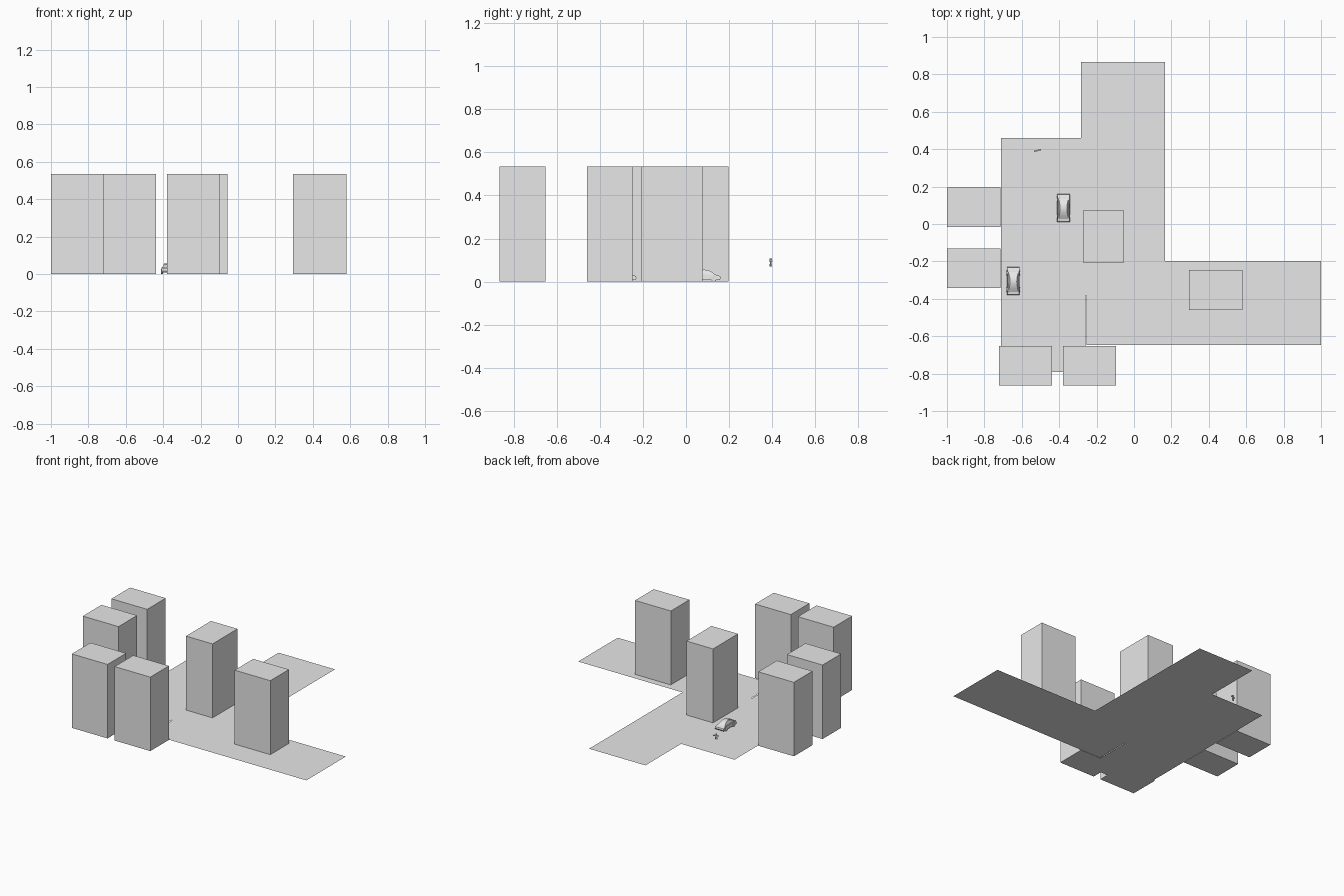
import bpy
import bmesh
import math
from mathutils import Matrix

cube = bpy.data.objects.get("Cube")
if cube:
    bpy.data.objects.remove(cube, do_unlink=True)

grey = bpy.data.materials.new("light_grey")
grey.use_nodes = True
grey.diffuse_color = (0.8, 0.8, 0.8, 1)
grey.node_tree.nodes["Principled BSDF"].inputs["Base Color"].default_value = (0.8, 0.8, 0.8, 1)


def finish(name, bm, smooth=False, matrix=None):
    """Turn a bmesh into a named grey object."""
    mesh = bpy.data.meshes.new(name)
    bm.to_mesh(mesh)
    bm.free()
    mesh.materials.append(grey)
    obj = bpy.data.objects.new(name, mesh)
    bpy.context.collection.objects.link(obj)
    if matrix:
        obj.matrix_world = matrix
    if smooth:
        bpy.ops.object.select_all(action='DESELECT')
        obj.select_set(True)
        bpy.context.view_layer.objects.active = obj
        bpy.ops.object.shade_smooth_by_angle(angle=math.radians(35))
    return obj


def add_box(bm, centre, size):
    bmesh.ops.create_cube(bm, size=1, matrix=Matrix.Translation(centre) @ Matrix.Diagonal((*size, 1)))


def ground(name, x, y, width, depth):
    bm = bmesh.new()
    corners = [(x, y), (x + width, y), (x + width, y + depth), (x, y + depth)]
    bm.faces.new([bm.verts.new((a, b, 0)) for a, b in corners])
    finish(name, bm)


def tower(name, x, y, turned=False):
    width, depth, height = 0.285, 0.212, 0.534
    if turned:
        width, depth = depth, width
    bm = bmesh.new()
    add_box(bm, (x, y, height / 2 + 0.001), (width, depth, height))
    finish(name, bm)


def side_profile(bm, points, half_width):
    """Extrude a (y, z) outline across x; half_width is a function of z."""
    left, right = [[bm.verts.new((s * half_width(z), y, z)) for y, z in points] for s in (1, -1)]
    bm.faces.new(left)
    bm.faces.new(right[::-1])
    for i in range(len(points)):
        j = (i + 1) % len(points)
        bm.faces.new((left[i], right[i], right[j], left[j]))
    bmesh.ops.recalc_face_normals(bm, faces=bm.faces)


def car(prefix, x, y):
    place = Matrix.Translation((x, y, 0))
    # lower body
    bm = bmesh.new()
    body = [(-0.07, 0.008), (0.07, 0.008), (0.075, 0.016), (0.072, 0.026), (0.05, 0.033),
            (-0.05, 0.036), (-0.073, 0.032), (-0.075, 0.016)]
    side_profile(bm, body, lambda z: 0.034 if z < 0.03 else 0.031)
    finish(prefix + "_body", bm, True, place)
    # rounded cabin
    bm = bmesh.new()
    cabin = [(-0.062, 0.033), (0.052, 0.031), (0.034, 0.045), (0.018, 0.053), (-0.002, 0.056),
             (-0.022, 0.053), (-0.042, 0.045)]
    side_profile(bm, cabin, lambda z: 0.029 - (z - 0.031) * 0.44)
    finish(prefix + "_cabin", bm, True, place)
    # wheels
    bm = bmesh.new()
    for side in (-1, 1):
        for axle in (-0.045, 0.043):
            turn = Matrix.Translation((side * 0.03, axle, 0.013)) @ Matrix.Rotation(math.pi / 2, 4, 'Y')
            bmesh.ops.create_cone(bm, cap_ends=True, segments=16, radius1=0.013, radius2=0.013,
                                  depth=0.011, matrix=turn)
    finish(prefix + "_wheels", bm, True, place)


# Three equal ground slabs
ground("ground_west", -0.71, -0.79, 0.452, 1.25)
ground("ground_north", -0.283, -0.383, 0.45, 1.25)
ground("ground_east", -0.253, -0.648, 1.253, 0.45)

# Tower blocks
tower("tower_west_back", -0.857, 0.09)
tower("tower_west_front", -0.857, -0.237)
tower("tower_front_right", -0.58, -0.758)
tower("tower_front_left", -0.238, -0.758)
tower("tower_centre", -0.163, -0.067, True)
tower("tower_east", 0.437, -0.353)

# Cars
car("back_car", -0.377, 0.086)
car("front_car", -0.645, -0.305)

# Small floating figure made of thin bars
bm = bmesh.new()
add_box(bm, (0, 0, 0.02), (0.012, 0.006, 0.018))
add_box(bm, (0, 0, 0.026), (0.04, 0.006, 0.006))
add_box(bm, (0, 0, 0.034), (0.009, 0.008, 0.009))
for side in (-1, 1):
    add_box(bm, (side * 0.005, 0, 0.006), (0.005, 0.006, 0.012))
finish("figure", bm, False, Matrix.Translation((-0.516, 0.393, 0.07)) @ Matrix.Rotation(math.radians(14), 4, 'Z'))
